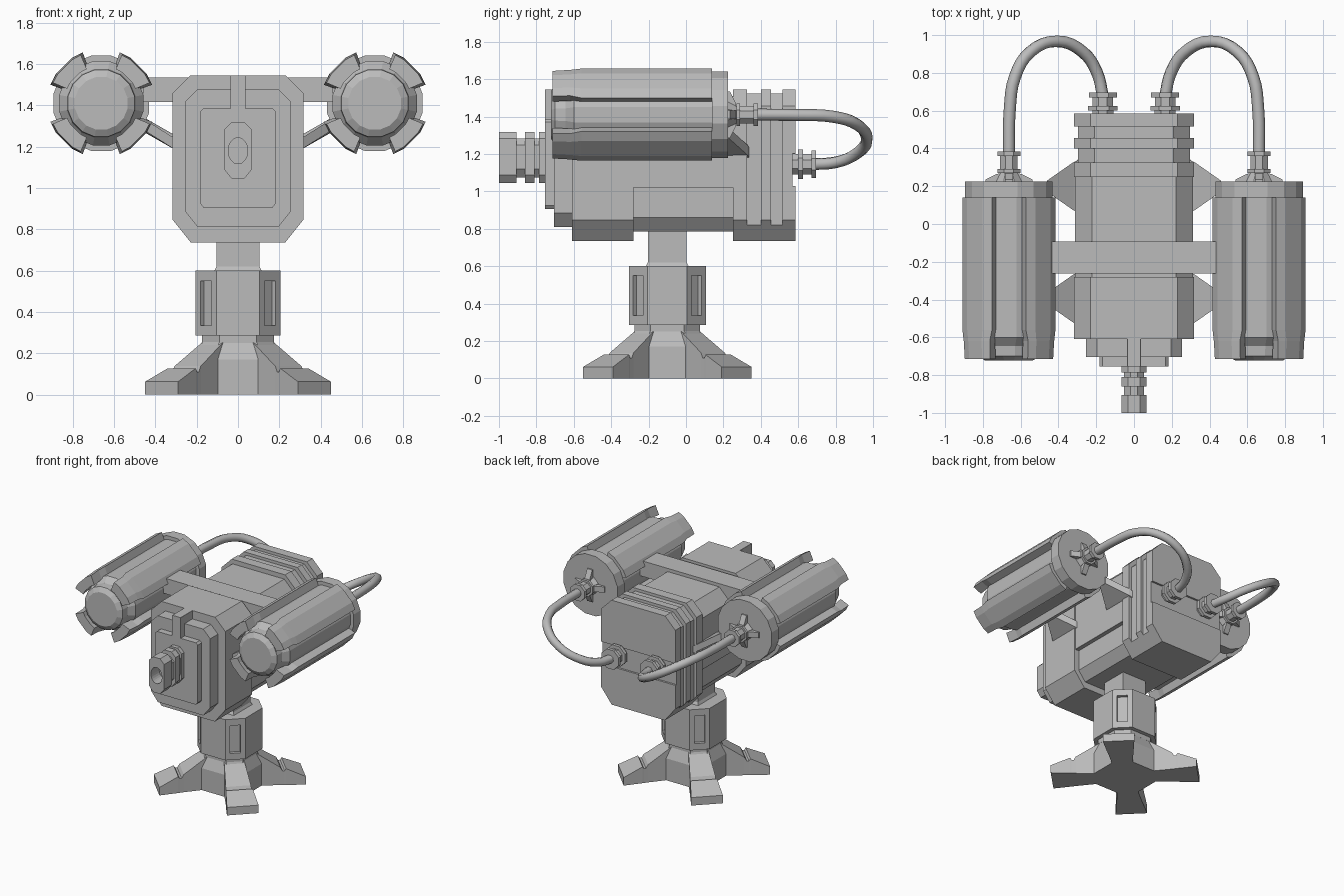
import bpy, bmesh, math
from mathutils import Vector, Matrix

if "Cube" in bpy.data.objects:
    bpy.data.objects.remove(bpy.data.objects["Cube"])

grey = bpy.data.materials.new("mid_grey")
grey.diffuse_color = (0.5, 0.5, 0.5, 1)
grey.use_nodes = True
grey.node_tree.nodes["Principled BSDF"].inputs["Base Color"].default_value = grey.diffuse_color


def loft(name, rings):
    """Skin a list of equal-length point rings and cap both ends."""
    bm = bmesh.new()
    rows = [[bm.verts.new(p) for p in r] for r in rings]
    n = len(rows[0])
    for a, b in zip(rows, rows[1:]):
        for i in range(n):
            bm.faces.new((a[i], a[(i + 1) % n], b[(i + 1) % n], b[i]))
    bm.faces.new(rows[0])
    bm.faces.new(rows[-1])
    bmesh.ops.recalc_face_normals(bm, faces=bm.faces)
    me = bpy.data.meshes.new(name)
    bm.to_mesh(me)
    bm.free()
    me.materials.append(grey)
    ob = bpy.data.objects.new(name, me)
    bpy.context.collection.objects.link(ob)
    return ob


def section(y, w, z0, z1, cb, ct):
    """Chamfered rectangle in the xz plane; cb, ct = bottom and top chamfers."""
    half = [(w - cb, z0), (w, z0 + cb * 1.25), (w, z1 - ct), (w - ct, z1)]
    pts = half + [(-x, z) for x, z in reversed(half)]
    return [(x, y, z) for x, z in pts]


def block(name, y0, y1, *shape):
    return loft(name, [section(y0, *shape), section(y1, *shape)])


def turned(name, x, z, profile, sides, sx=1.0):
    """Lathe of (y, radius) pairs about an axis along y."""
    ang = [2 * math.pi * (i + 0.5) / sides for i in range(sides)]
    return loft(name, [[(x + sx * r * math.cos(a), y, z + r * math.sin(a)) for a in ang]
                       for y, r in profile])


def cut(target, cutter):
    cutter.hide_render = True
    cutter.hide_viewport = True
    mod = target.modifiers.new("cut", 'BOOLEAN')
    mod.object = cutter
    mod.solver = 'EXACT'


# Main housing
block("housing_front", -0.61, -0.28, 0.318, 0.735, 1.545, 0.09, 0.088)
block("housing_middle", -0.28, 0.25, 0.312, 1.02, 1.51, 0.001, 0.09)
block("housing_underside", -0.28, 0.25, 0.28, 0.785, 1.03, 0.06, 0.001)
rear = [(0.25, 0), (0.325, 0), (0.325, 0.022), (0.40, 0.022), (0.40, 0), (0.455, 0),
        (0.455, 0.022), (0.515, 0.022), (0.515, 0), (0.57, 0)]
loft("housing_rear", [section(y, 0.318 - d, 0.735, 1.545 - d, 0.09 - d, 0.088) for y, d in rear])
block("rear_plate_upper", 0.57, 0.585, 0.318, 1.20, 1.545, 0.001, 0.088)
block("rear_plate_lower", 0.57, 0.585, 0.318, 0.735, 1.03, 0.09, 0.001)

# Stepped front plates and sight bar
block("front_plate", -0.705, -0.61, 0.255, 0.81, 1.48, 0.06, 0.06)
block("front_panel", -0.755, -0.705, 0.182, 0.905, 1.385, 0.015, 0.015)
block("sight_bar", -0.755, -0.60, 0.036, 1.36, 1.545, 0.001, 0.001)

# Grooved barrel with an oval bore
steps = [(-1.0, 0), (-0.905, 0), (-0.905, 1), (-0.86, 1), (-0.86, 0), (-0.81, 0),
         (-0.81, 1), (-0.785, 1), (-0.785, 0), (-0.75, 0)]
barrel = loft("barrel", [section(y, 0.066 - 0.012 * g, 1.045 + 0.03 * g, 1.318 - 0.035 * g,
                                 0.035, 0.035) for y, g in steps])
cut(barrel, turned("bore_cutter", 0, 1.18, [(-1.1, 0.063), (-0.9, 0.063)], 24, 0.75))

# Beam joining the two pods
block("cross_beam", -0.262, -0.092, 0.46, 1.415, 1.535, 0.001, 0.012)

FIN = [-1, -0.5, 0.5, 1]
for s, side in ((-1, "left"), (1, "right")):
    cx, cz = 0.662 * s, 1.41
    # Pod core, lens and rear cap
    turned(side + "_pod_core", cx, cz, [(-0.722, 0.13), (-0.70, 0.165), (-0.645, 0.17),
           (-0.60, 0.208), (0.15, 0.208)], 16)
    turned(side + "_pod_cap", cx, cz, [(0.14, 0.236), (0.225, 0.236)], 16)
    # Four armour fins, flared into claws at the front
    for k in range(4):
        mid = math.radians(45 + 90 * k)
        rings = []
        for y, ri, ro, h in ((-0.715, 0.18, 0.254, 22), (-0.62, 0.19, 0.26, 22),
                             (-0.56, 0.19, 0.262, 25), (0.14, 0.19, 0.262, 25)):
            ang = [mid + math.radians(h) * f for f in FIN]
            pts = [(ro, a) for a in ang] + [(ri, a) for a in reversed(ang)]
            rings.append([(cx + r * math.cos(a), y, cz + r * math.sin(a)) for r, a in pts])
        loft(f"{side}_pod_fin_{k}", rings)
        # Ribs of the star on the rear cap
        c, n = math.cos(mid - math.pi / 4), math.sin(mid - math.pi / 4)
        rib = []
        for d, y in ((0.03, 0.27), (0.065, 0.265), (0.125, 0.235)):
            rib.append([(cx + d * c - t * n, yy, cz + d * n + t * c)
                        for t, yy in ((-0.022, 0.22), (0.022, 0.22), (0.022, y), (-0.022, y))])
        loft(f"{side}_cap_rib_{k}", rib)
    # Cable connectors
    turned(side + "_pod_connector", cx, cz, [(0.22, 0.075), (0.27, 0.05), (0.27, 0.066), (0.29, 0.066),
           (0.29, 0.05), (0.36, 0.05), (0.36, 0.066), (0.385, 0.066)], 8)
    turned(side + "_rear_connector", 0.165 * s, 1.145, [(0.56, 0.06), (0.60, 0.06), (0.60, 0.085),
           (0.625, 0.085), (0.625, 0.058), (0.67, 0.058), (0.67, 0.08), (0.695, 0.08)], 8)
    # Looping cable
    cu = bpy.data.curves.new(side + "_cable", 'CURVE')
    cu.dimensions = '3D'
    cu.bevel_depth = 0.032
    cu.bevel_resolution = 2
    cu.resolution_u = 4
    path = [(0.662, 0.37, 1.41), (0.658, 0.60, 1.408), (0.63, 0.78, 1.40), (0.55, 0.91, 1.36),
            (0.41, 0.967, 1.28), (0.27, 0.91, 1.20), (0.195, 0.80, 1.155), (0.165, 0.68, 1.145)]
    sp = cu.splines.new('BEZIER')
    sp.bezier_points.add(len(path) - 1)
    for bp, (x, y, z) in zip(sp.bezier_points, path):
        bp.co = (x * s, y, z)
        bp.handle_left_type = bp.handle_right_type = 'AUTO'
    cu.materials.append(grey)
    bpy.context.collection.objects.link(bpy.data.objects.new(side + "_cable", cu))
    # Tapered struts under the pods
    for name, yc in (("front", -0.395), ("rear", 0.2)):
        rings = []
        for x, z, hy in ((0.29, 1.205, 0.14), (0.32, 1.222, 0.128), (0.46, 1.31, 0.03)):
            rings.append([(x * s, yc + hy * a, z + 0.027 * b)
                          for a, b in ((-1, -1), (1, -1), (1, 1), (-1, 1))])
        loft(f"{side}_{name}_strut", rings)

# Pedestal, centred at y = -0.1
CY = -0.1


def octagon(z, r, flat):
    pts = [(flat, -r), (r, -flat), (r, flat), (flat, r), (-flat, r), (-r, flat), (-r, -flat), (-flat, -r)]
    return [(x, y + CY, z) for x, y in pts]


def square(z, r):
    return [(x * r, y * r + CY, z) for x, y in ((-1, -1), (1, -1), (1, 1), (-1, 1))]


loft("neck", [square(0.59, 0.12), square(0.62, 0.104), square(0.80, 0.104)])
post = loft("post", [octagon(0.285, 0.206, 0.105), octagon(0.60, 0.206, 0.105)])
loft("collar", [octagon(0.25, 0.175, 0.09), octagon(0.295, 0.175, 0.09)])
loft("base_core", [octagon(0, 0.205, 0.11), octagon(0.17, 0.205, 0.11), octagon(0.262, 0.17, 0.09)])

LEG = [(0.05, 0.262, 0.07), (0.16, 0.262, 0.07), (0.345, 0.137, 0.09), (0.36, 0.11, 0.092),
       (0.375, 0.11, 0.094), (0.385, 0.127, 0.096), (0.523, 0.062, 0.113)]
for k in range(4):
    m = Matrix.Translation((0, CY, 0)) @ Matrix.Rotation(math.radians(45 + 90 * k), 4, 'Z')
    # Splayed foot with a notch
    loft(f"foot_{k}", [[m @ Vector(p) for p in ((d, -w, 0), (d, w, 0), (d, w, z), (d, -w, z))]
                       for d, z, w in LEG])
    # Slot in each diagonal face of the post
    cut(post, loft(f"slot_cutter_{k}", [[m @ Vector((d, w, z)) for w, z in
        ((-0.038, 0.335), (0.038, 0.335), (0.038, 0.55), (-0.038, 0.55))] for d in (0.195, 0.3)]))
